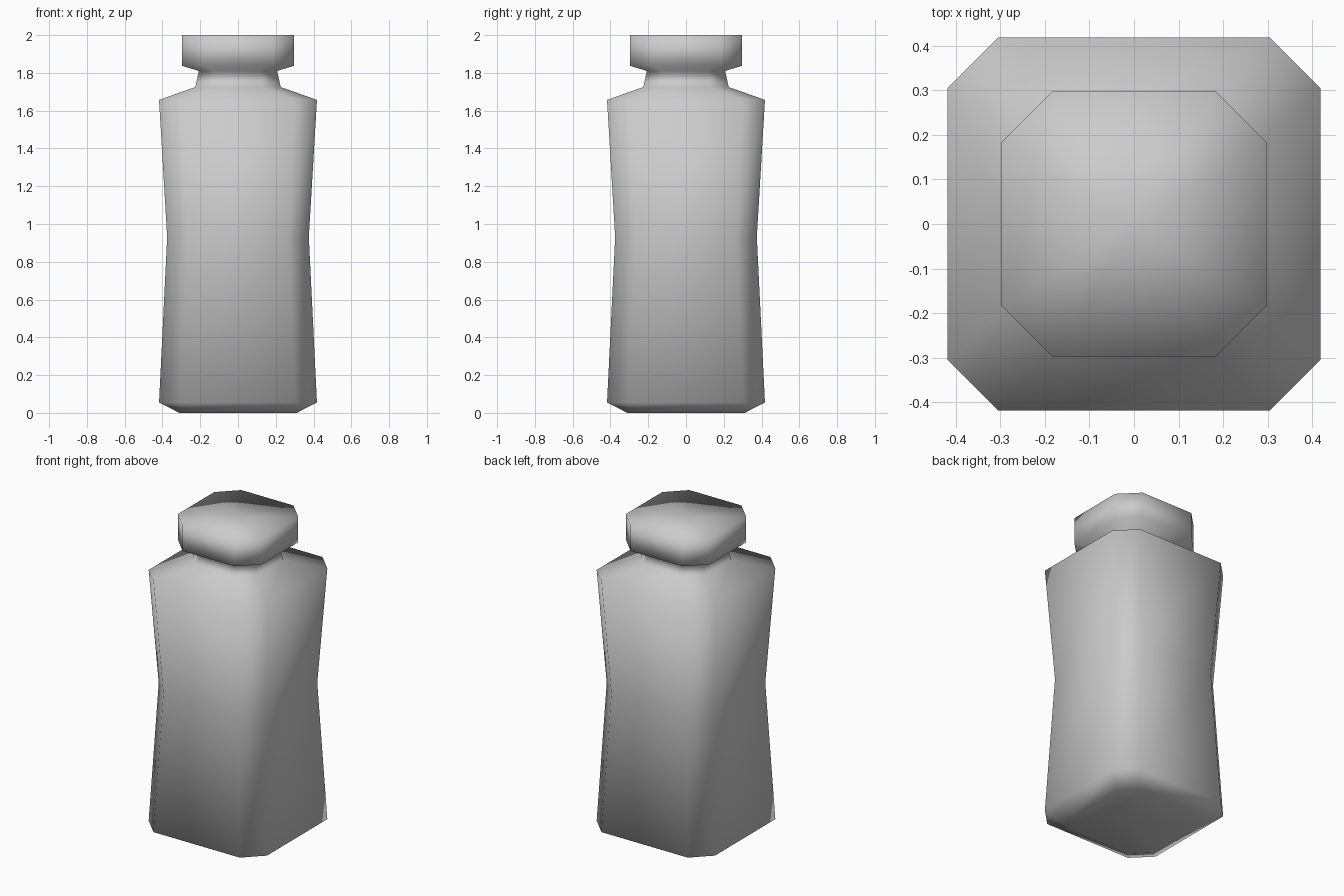
import bpy, bmesh

if "Cube" in bpy.data.objects:
    bpy.data.objects.remove(bpy.data.objects["Cube"])

# one flat colour
grey = bpy.data.materials.new("light grey")
grey.diffuse_color = (0.6, 0.6, 0.6, 1)
grey.use_nodes = True
grey.node_tree.nodes["Principled BSDF"].inputs["Base Color"].default_value = grey.diffuse_color


def chamfered_square(bm, z, half, flat):
    """Ring of eight vertices: a square with cut corners."""
    h, f = half, flat
    pts = [(h, -f), (h, f), (f, h), (-f, h), (-h, f), (-h, -f), (-f, -h), (f, -h)]
    return [bm.verts.new((x, y, z)) for x, y in pts]


def loft(name, profile):
    """Skin the rings of a (z, half width, flat half width) profile and cap the ends."""
    bm = bmesh.new()
    rings = [chamfered_square(bm, *p) for p in profile]
    for a, b in zip(rings, rings[1:]):
        for i in range(8):
            j = (i + 1) % 8
            bm.faces.new((a[i], a[j], b[j], b[i]))
    for ring in (rings[0], rings[-1]):
        f = bm.faces.new(ring)
        bmesh.ops.poke(bm, faces=[f])
    bmesh.ops.recalc_face_normals(bm, faces=bm.faces[:])
    for f in bm.faces:
        f.smooth = True
    mesh = bpy.data.meshes.new(name)
    bm.to_mesh(mesh)
    bm.free()
    mesh.materials.append(grey)
    obj = bpy.data.objects.new(name, mesh)
    bpy.context.collection.objects.link(obj)
    return obj


# waisted body, sloped shoulder, neck and stopper in one smooth skin
loft("bottle", [
    (0.0, 0.31, 0.21),      # base
    (0.055, 0.418, 0.305),  # lower edge
    (0.93, 0.375, 0.265),   # waist
    (1.657, 0.418, 0.305),  # shoulder
    (1.725, 0.226, 0.135),  # neck foot
    (1.81, 0.207, 0.12),    # neck top
    (1.838, 0.297, 0.184),  # stopper underside
    (2.0, 0.297, 0.184),    # stopper top
])
